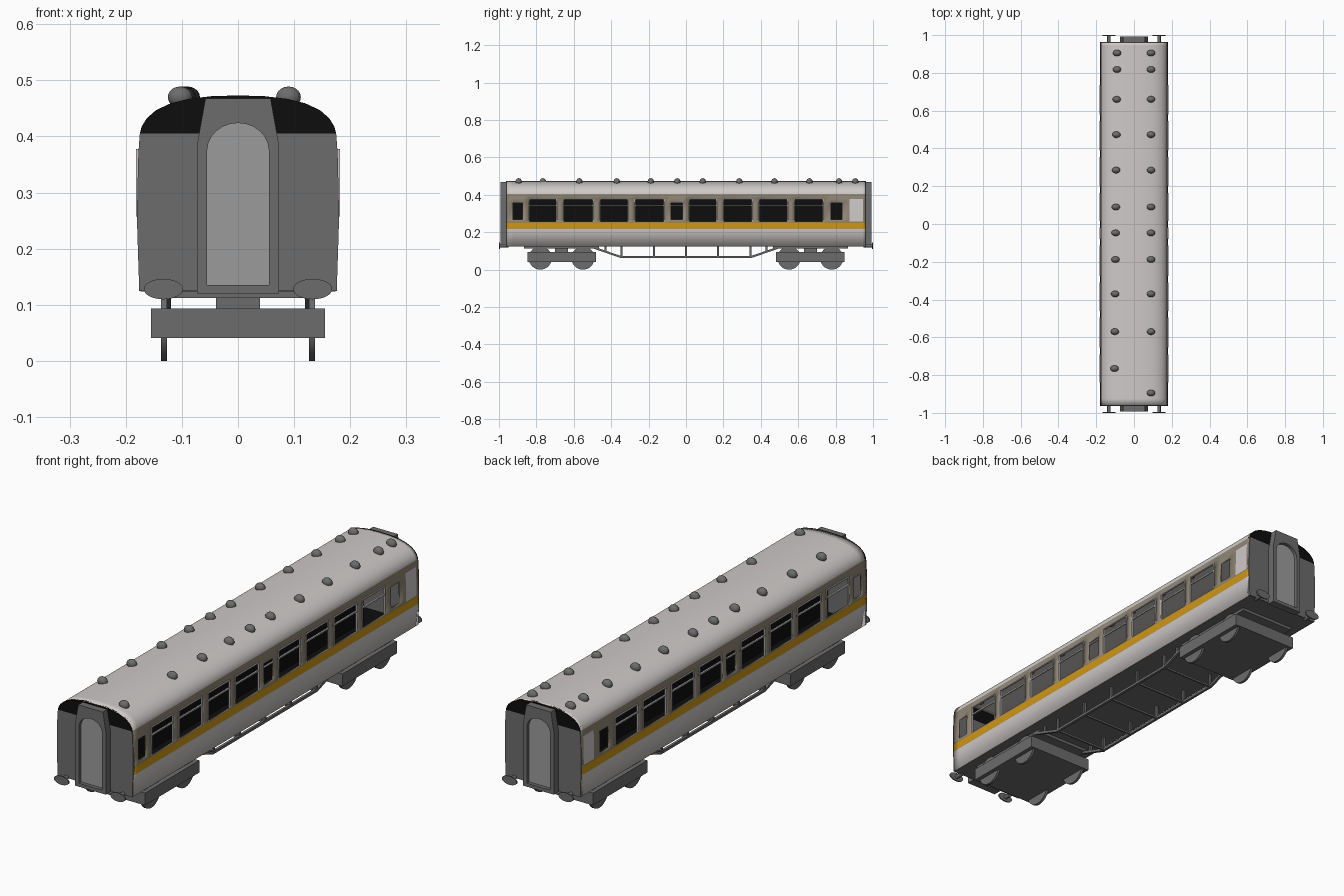
import bpy, bmesh, math
from mathutils import Vector, Matrix

if "Cube" in bpy.data.objects:
    bpy.data.objects.remove(bpy.data.objects["Cube"])


def material(name, r, g, b):
    m = bpy.data.materials.new(name)
    m.diffuse_color = (r, g, b, 1)
    m.use_nodes = True
    m.node_tree.nodes["Principled BSDF"].inputs["Base Color"].default_value = m.diffuse_color
    return m


LIGHT = material("light grey", 0.62, 0.59, 0.58)
ORANGE = material("orange", 0.63, 0.31, 0.008)
TAUPE = material("taupe", 0.28, 0.24, 0.18)
GREY = material("dark grey", 0.15, 0.15, 0.15)
DOOR = material("door grey", 0.33, 0.33, 0.33)
BLACK = material("black", 0.004, 0.004, 0.004)


def finish(name, bm, *mats, smooth=False):
    me = bpy.data.meshes.new(name)
    bm.to_mesh(me)
    bm.free()
    ob = bpy.data.objects.new(name, me)
    bpy.context.collection.objects.link(ob)
    for m in mats:
        me.materials.append(m)
    if smooth:
        bpy.ops.object.select_all(action='DESELECT')
        ob.select_set(True)
        bpy.context.view_layer.objects.active = ob
        bpy.ops.object.shade_smooth_by_angle(angle=math.radians(35))
    return ob


def add_box(bm, x0, x1, y0, y1, z0, z1):
    c = Vector(((x0 + x1) / 2, (y0 + y1) / 2, (z0 + z1) / 2))
    mat = Matrix.Translation(c) @ Matrix.Diagonal((x1 - x0, y1 - y0, z1 - z0, 1))
    bmesh.ops.create_cube(bm, size=1, matrix=mat)


def add_beam(bm, p, q, w):
    p, q = Vector(p), Vector(q)
    rot = (q - p).to_track_quat('Z', 'Y').to_matrix().to_4x4()
    mat = Matrix.Translation((p + q) / 2) @ rot @ Matrix.Diagonal((w, w, (q - p).length + w * 0.6, 1))
    bmesh.ops.create_cube(bm, size=1, matrix=mat)


def add_cyl(bm, c, r, depth, axis, n=24, squash=1):
    rot = Matrix.Rotation(math.pi / 2, 4, 'Y' if axis == 'X' else 'X')
    mat = Matrix.Translation(c) @ Matrix.Diagonal((1, 1, squash, 1)) @ rot
    bmesh.ops.create_cone(bm, cap_ends=True, segments=n, radius1=r, radius2=r, depth=depth, matrix=mat)


def prism(name, pts, y0, y1, mat):
    bm = bmesh.new()
    f = bm.faces.new([bm.verts.new((x, y0, z)) for x, z in pts])
    g = bmesh.ops.extrude_face_region(bm, geom=[f])
    bmesh.ops.translate(bm, vec=(0, y1 - y0, 0), verts=[v for v in g['geom'] if isinstance(v, bmesh.types.BMVert)])
    bmesh.ops.recalc_face_normals(bm, faces=bm.faces)
    return finish(name, bm, mat)


# body shell: cross-section swept along y, with window openings left out
side = [(0.176, 0.125), (0.179, 0.217), (0.180, 0.25), (0.180, 0.257), (0.180, 0.267),
        (0.178, 0.357), (0.177, 0.378), (0.175, 0.405)]
roof = [(0.172, 0.417), (0.163, 0.432), (0.146, 0.447), (0.12, 0.459), (0.088, 0.467), (0.045, 0.472)]
half = side + roof
profile = half + [(0, 0.473)] + [(-x, z) for x, z in reversed(half)]
big = [(-0.84, -0.69), (-0.655, -0.495), (-0.46, -0.31), (-0.275, -0.115),
       (0.015, 0.165), (0.2, 0.355), (0.39, 0.545), (0.58, 0.735)]
small = [(-0.925, -0.875), (-0.08, -0.018), (0.775, 0.835)]
panel = (0.875, 0.945)
ys = sorted({-0.96, 0.96, *panel, *(y for w in big + small for y in w)})


def inside(y, spans):
    return any(a < y < b for a, b in spans)


bm = bmesh.new()
grid = [[bm.verts.new((x, y, z)) for y in ys] for x, z in profile]
for j in range(len(profile) - 1):
    z = (profile[j][1] + profile[j + 1][1]) / 2
    for i in range(len(ys) - 1):
        y = (ys[i] + ys[i + 1]) / 2
        if (inside(y, big) and 0.257 < z < 0.378) or (inside(y, small) and 0.267 < z < 0.357):
            continue
        f = bm.faces.new((grid[j][i], grid[j][i + 1], grid[j + 1][i + 1], grid[j + 1][i]))
        if 0.217 < z < 0.25:
            f.material_index = 1
        elif 0.25 < z < 0.405:
            f.material_index = 0 if inside(y, [panel]) and 0.257 < z < 0.378 else 2
shell = finish("body_shell", bm, LIGHT, ORANGE, TAUPE, smooth=True)
mod = shell.modifiers.new("wall", 'SOLIDIFY')
mod.thickness = 0.006
mod.offset = -1

# window frames and sliding-pane bars
bm = bmesh.new()
for s in (-1, 1):
    xs = sorted((s * 0.175, s * 0.1815))
    for a, b in big:
        add_box(bm, *xs, a, b, 0.340, 0.346)
        add_box(bm, *xs, a, b, 0.374, 0.378)
        for y in (a, b - 0.004):
            add_box(bm, *xs, y, y + 0.004, 0.257, 0.378)
    add_box(bm, *xs, -0.08, -0.018, 0.340, 0.345)
finish("window_frames", bm, LIGHT)

# dark interior
bm = bmesh.new()
add_box(bm, -0.004, 0.004, -0.95, 0.84, 0.13, 0.39)
add_box(bm, -0.17, 0.17, -0.95, 0.95, 0.133, 0.138)
finish("interior", bm, BLACK)

# floor and bogie mounting plates
bm = bmesh.new()
add_box(bm, -0.174, 0.174, -0.96, 0.96, 0.124, 0.132)
for s in (-1, 1):
    add_box(bm, -0.13, 0.13, s * 0.665 - 0.2, s * 0.665 + 0.2, 0.112, 0.126)
finish("underfloor", bm, GREY)

# end walls, corridor connections and buffers
lower = side + [(-x, z) for x, z in reversed(side)]
upper = [p for p in profile if p[1] >= 0.405]
arch = [(0.055, 0.375)] + [(0.055 * math.cos(t), 0.375 + 0.049 * math.sin(t))
                           for t in [math.pi * k / 12 for k in range(1, 12)]] + [(-0.055, 0.375)]
for s, end in ((-1, "front"), (1, "back")):
    prism(end + "_end_wall", lower, s * 0.95, s * 0.963, GREY)
    prism(end + "_end_roof_cap", upper, s * 0.95, s * 0.963, BLACK)
    outer = [(0.055, 0.12), (0.073, 0.12), (0.073, 0.385), (0.058, 0.468),
             (-0.058, 0.468), (-0.073, 0.385), (-0.073, 0.12), (-0.055, 0.12)]
    prism(end + "_corridor_frame", outer + arch[::-1], s * 0.96, s * 0.993, GREY)
    prism(end + "_corridor_sill", [(-0.055, 0.12), (0.055, 0.12), (0.055, 0.135), (-0.055, 0.135)],
          s * 0.96, s * 0.993, GREY)
    prism(end + "_corridor_door", [(0.055, 0.13)] + arch + [(-0.055, 0.13)], s * 0.962, s * 0.978, DOOR)
    bm = bmesh.new()
    for x in (-0.133, 0.133):
        add_cyl(bm, (x, s * 0.997, 0.128), 0.035, 0.006, 'Y', 32, 0.52)
        add_cyl(bm, (x, s * 0.975, 0.128), 0.009, 0.05, 'Y', 12)
    finish(end + "_buffers", bm, GREY, smooth=True)

# bogies with wheels
for s, end in ((-1, "front"), (1, "back")):
    c = s * 0.665
    bm = bmesh.new()
    add_box(bm, -0.155, 0.155, c - 0.183, c + 0.183, 0.041, 0.093)
    add_box(bm, -0.039, 0.039, c - 0.035, c + 0.035, 0.09, 0.115)
    finish(end + "_bogie_frame", bm, GREY)
    bm = bmesh.new()
    for dy in (-0.114, 0.114):
        for x in (-0.132, 0.132):
            add_cyl(bm, (x, c + dy, 0.062), 0.062, 0.011, 'X', 32)
        add_cyl(bm, (0, c + dy, 0.062), 0.012, 0.26, 'X', 12)
    finish(end + "_bogie_wheels", bm, GREY, smooth=True)

# underframe truss
bm = bmesh.new()
for x in (-0.125, 0.125):
    path = [(x, -0.5, 0.12), (x, -0.35, 0.068), (x, 0.35, 0.068), (x, 0.5, 0.12)]
    for p, q in zip(path, path[1:]):
        add_beam(bm, p, q, 0.011)
    for y in (-0.43, -0.345, -0.172, 0, 0.172, 0.345, 0.43):
        add_beam(bm, (x, y, 0.095 if abs(y) > 0.4 else 0.068), (x, y, 0.125), 0.01)
for y in (-0.345, -0.172, 0, 0.172, 0.345):
    add_beam(bm, (-0.125, y, 0.068), (0.125, y, 0.068), 0.008)
finish("underframe_truss", bm, GREY)

# roof ventilators
common = [0.905, 0.818, 0.66, 0.473, 0.285, 0.09, -0.047, -0.188, -0.37, -0.57]
bm = bmesh.new()
for sx, last in ((-1, -0.765), (1, -0.895)):
    for y in common + [last]:
        x = 0.09 if sx > 0 else -0.097 + 0.008 * y
        mat = Matrix.Translation((x, y, 0.470)) @ Matrix.Diagonal((0.022, 0.017, 0.019, 1))
        bmesh.ops.create_uvsphere(bm, u_segments=16, v_segments=10, radius=1, matrix=mat)
finish("roof_ventilators", bm, GREY, smooth=True)
